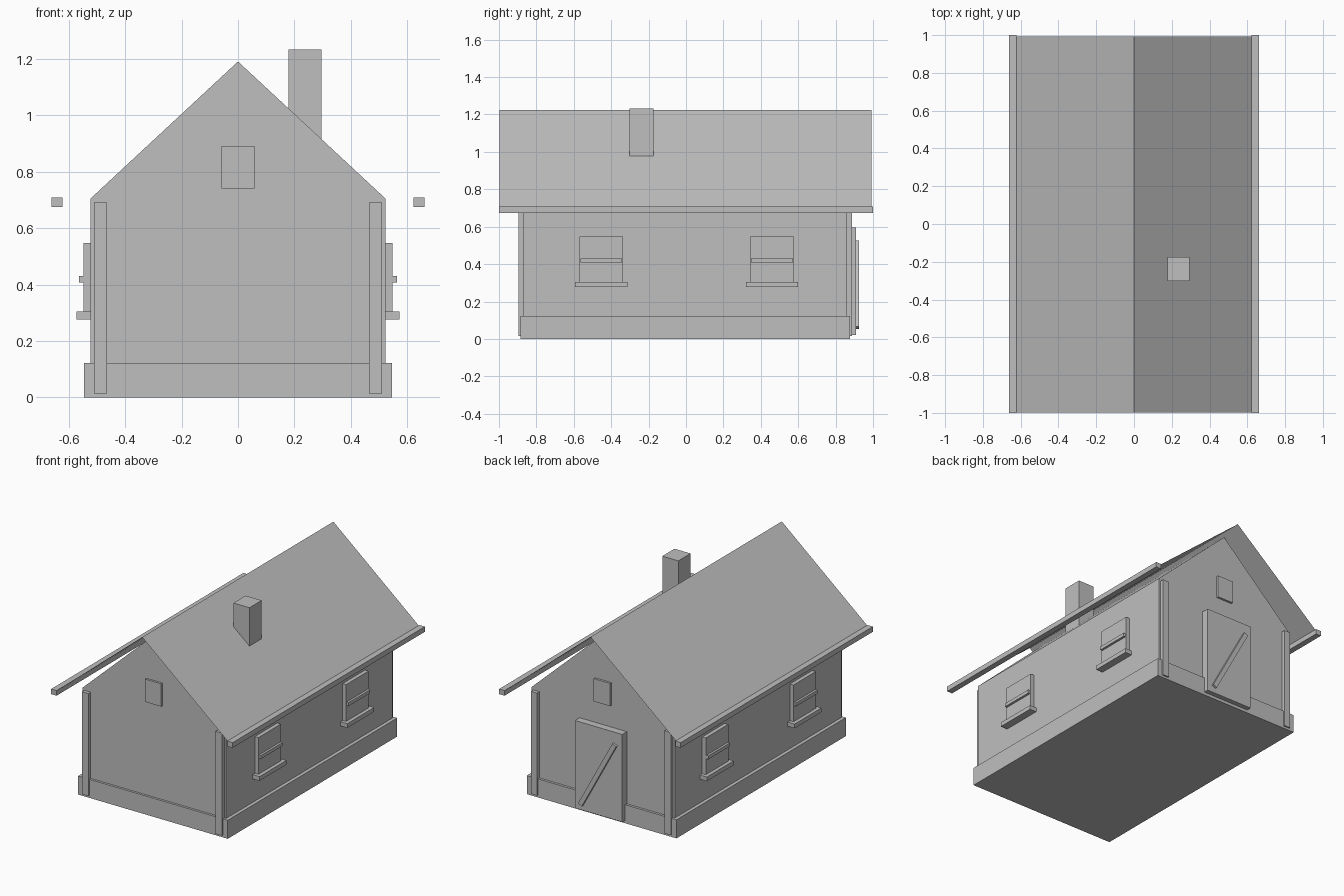
import bpy
import math
from mathutils import Vector

cube = bpy.data.objects.get("Cube")
if cube:
    bpy.data.objects.remove(cube, do_unlink=True)

grey = bpy.data.materials.new("plain grey")
grey.use_nodes = True
colour = (0.52, 0.52, 0.52, 1)
grey.diffuse_color = colour
grey.node_tree.nodes["Principled BSDF"].inputs["Base Color"].default_value = colour


def mesh_object(name, verts, faces):
    mesh = bpy.data.meshes.new(name)
    mesh.from_pydata(verts, [], faces)
    mesh.materials.append(grey)
    obj = bpy.data.objects.new(name, mesh)
    bpy.context.collection.objects.link(obj)
    return obj


def extrude_y(name, profile, y0, y1):
    """Closed prism from an x-z profile, counter-clockwise seen from the front."""
    n = len(profile)
    verts = [(x, y, z) for y in (y0, y1) for x, z in profile]
    faces = [tuple(range(n)), tuple(reversed(range(n, 2 * n)))]
    for i in range(n):
        j = (i + 1) % n
        faces.append((j, i, i + n, j + n))
    return mesh_object(name, verts, faces)


def box(name, xs, ys, zs):
    x0, x1 = sorted(xs)
    z0, z1 = zs
    return extrude_y(name, [(x0, z0), (x1, z0), (x1, z1), (x0, z1)], *sorted(ys))


# Walls with gables, standing on a plinth
WALL, FRONT, BACK = 0.522, -0.87, 0.862
extrude_y("house_walls",
          [(-WALL, 0.02), (WALL, 0.02), (WALL, 0.705), (0, 1.19), (-WALL, 0.705)],
          FRONT, BACK)
box("plinth", (-0.545, 0.545), (-0.885, 0.878), (0, 0.122))

# Thin sheet roof
EAVE, RIDGE_Z, EAVE_Z = 0.63, 1.225, 0.70
mesh_object("roof",
            [(x, y, z) for x, z in ((-EAVE, EAVE_Z), (0, RIDGE_Z), (EAVE, EAVE_Z))
             for y in (-0.997, 0.993)],
            [(0, 2, 3, 1), (2, 4, 5, 3)])

box("chimney", (0.178, 0.295), (-0.302, -0.175), (0.85, 1.232))

# Parts repeated on both long sides
for side, s in (("left", 1), ("right", -1)):
    box(f"eave_board_{side}", (s * 0.622, s * 0.661), (-1, 1), (0.674, 0.708))
    for end, y in (("front", -0.453), ("back", 0.46)):
        tag = f"{end}_{side}"
        box(f"window_{tag}", (s * 0.5, s * 0.548), (y - 0.117, y + 0.117), (0.3, 0.547))
        box(f"window_bar_{tag}", (s * 0.5, s * 0.563), (y - 0.112, y + 0.112), (0.408, 0.431))
        box(f"window_sill_{tag}", (s * 0.5, s * 0.572), (y - 0.14, y + 0.14), (0.277, 0.305))

# Parts repeated on both gable ends
for end, wall_y, board_y, vent_y in (("front", FRONT, -0.895, -0.884),
                                     ("back", BACK, 0.887, 0.876)):
    for side, s in (("left", 1), ("right", -1)):
        box(f"corner_board_{end}_{side}", (s * 0.464, s * 0.51), (wall_y, board_y), (0.015, 0.69))
    box(f"gable_hatch_{end}", (-0.059, 0.059), (wall_y, vent_y), (0.74, 0.89))

# Back door with its diagonal brace
box("door", (-0.172, 0.172), (BACK, 0.91), (0.02, 0.597))
low, high = Vector((0.125, 0.06)), Vector((-0.125, 0.52))
along = (high - low).normalized()
across = Vector((-along.y, along.x)) * 0.015
brace = [low + across, low - across, high - across, high + across]
if (brace[1] - brace[0]).cross(brace[2] - brace[1]) < 0:
    brace.reverse()
extrude_y("door_brace", [tuple(p) for p in brace], 0.905, 0.926)
